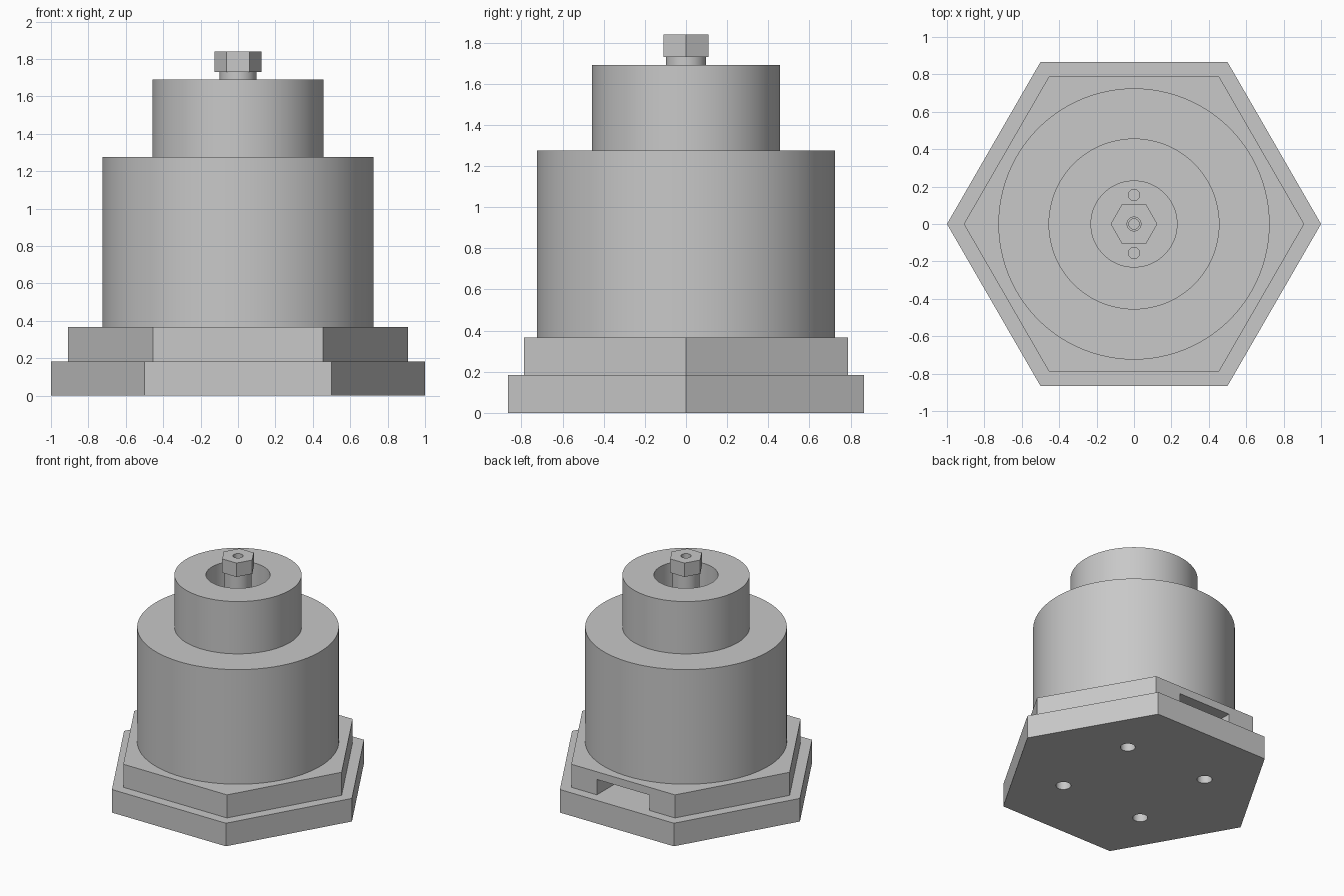
import bpy, math

if "Cube" in bpy.data.objects:
    bpy.data.objects.remove(bpy.data.objects["Cube"], do_unlink=True)

grey = bpy.data.materials.new("light_grey")
grey.use_nodes = True
colour = (0.58, 0.58, 0.58, 1)
grey.diffuse_color = colour
grey.node_tree.nodes["Principled BSDF"].inputs["Base Color"].default_value = colour


def prism(name, radius, bottom, top, sides=96, x=0, y=0):
    """Upright prism with a corner on the x axis."""
    bpy.ops.mesh.primitive_cylinder_add(
        vertices=sides, radius=radius, depth=top - bottom,
        location=(x, y, (bottom + top) / 2), rotation=(0, 0, math.pi / 2))
    ob = bpy.context.object
    bpy.ops.object.transform_apply(location=True, rotation=True, scale=True)
    ob.name = name
    ob.data.materials.append(grey)
    return ob


def box(name, x0, x1, y0, y1, z0, z1):
    bpy.ops.mesh.primitive_cube_add(
        size=1, location=((x0 + x1) / 2, (y0 + y1) / 2, (z0 + z1) / 2))
    ob = bpy.context.object
    ob.scale = (x1 - x0, y1 - y0, z1 - z0)
    bpy.ops.object.transform_apply(location=True, rotation=True, scale=True)
    ob.name = name
    ob.data.materials.append(grey)
    return ob


def select(ob):
    bpy.ops.object.select_all(action='DESELECT')
    ob.select_set(True)
    bpy.context.view_layer.objects.active = ob


def cut(ob, cutters):
    """Subtract each cutter, then discard it."""
    for cutter in cutters:
        cutter.hide_render = True
        select(ob)
        mod = ob.modifiers.new("cut", 'BOOLEAN')
        mod.operation = 'DIFFERENCE'
        mod.solver = 'EXACT'
        mod.object = cutter
        bpy.ops.object.modifier_apply(modifier=mod.name)
        bpy.data.objects.remove(cutter, do_unlink=True)


# Heights of the stacked parts
base_top, tier_top, body_top, collar_top = 0.183, 0.366, 1.275, 1.69
slot_top = 0.305

# Base plate with four mounting holes
base = prism("base_plate", 1.0, 0, base_top, 6)
cut(base, [prism("hole", 0.054, -0.1, 0.3, 32, sx * 0.36, sy * 0.36)
           for sx in (-1, 1) for sy in (-1, 1)])

# Upper hexagonal tier with the cable slot in the back
tier = prism("upper_plate", 0.91, base_top, tier_top, 6)
cut(tier, [box("slot", -0.23, 0.23, -0.23, 1.0, 0.1, slot_top)]
    + [prism("hole", 0.03, 0.25, 0.5, 24, 0, s * 0.155) for s in (-1, 1)])

# Main drum with two cable holes
drum = prism("drum", 0.725, tier_top, body_top)
cut(drum, [prism("hole", 0.03, 0.2, 1.5, 24, 0, s * 0.155) for s in (-1, 1)])

# Collar around the spindle
collar = prism("collar", 0.457, body_top, collar_top)
cut(collar, [prism("bore", 0.23, 1.1, 1.9)])

# Spindle and its hexagonal head, drilled from the top
spindle = prism("spindle", 0.098, body_top, 1.73, 48)
cut(spindle, [prism("drill", 0.028, 1.5, 1.9, 32)])
head = prism("spindle_head", 0.125, 1.73, 1.84, 6)
cut(head, [prism("drill", 0.037, 1.6, 1.95, 32)])

# Smooth the round walls, keep the edges crisp
for part in (base, tier, drum, collar, spindle, head):
    select(part)
    bpy.ops.object.shade_smooth_by_angle(angle=math.radians(30))
